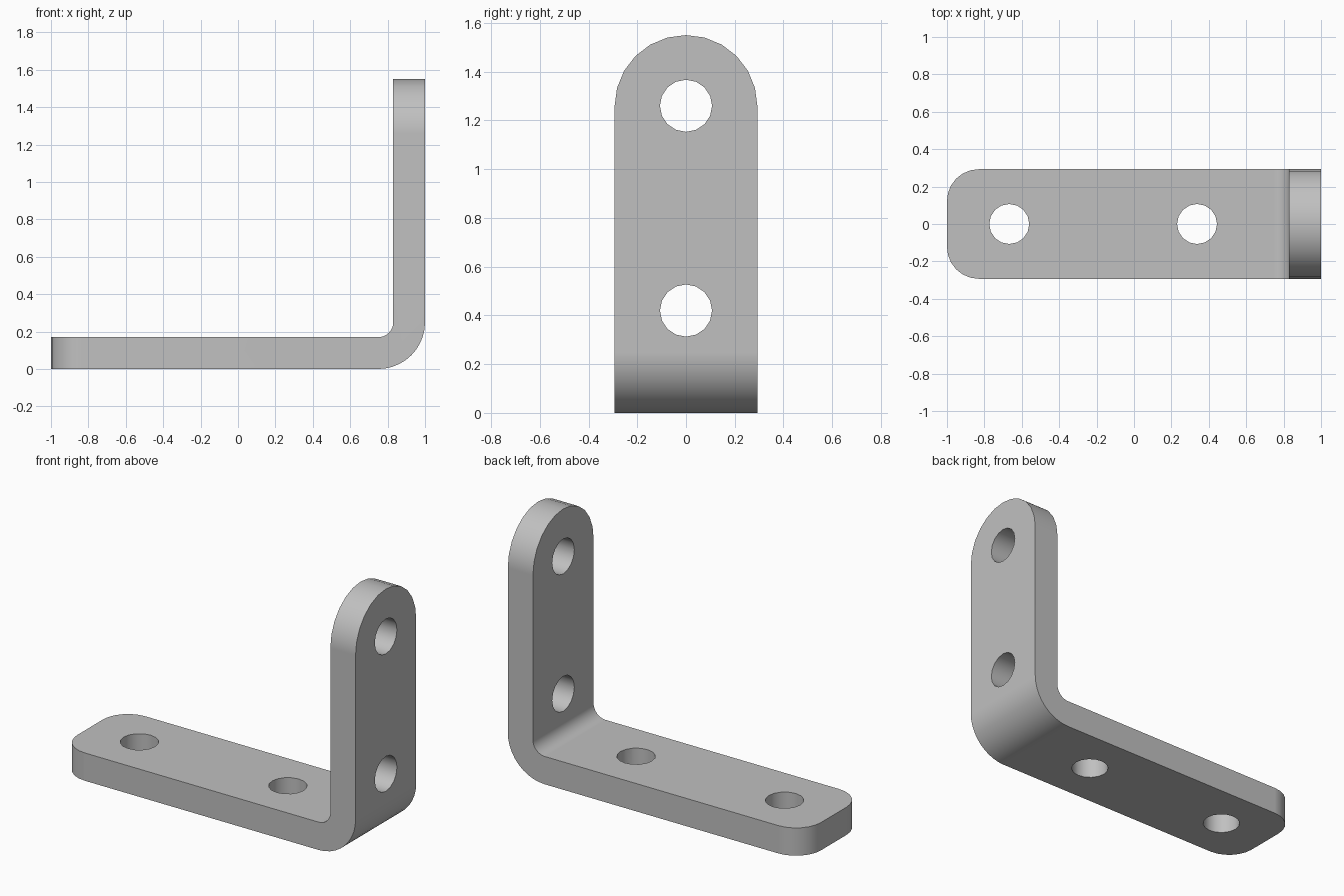
import bpy, bmesh
from math import sin, cos, pi, radians
from mathutils import Matrix, Vector

if "Cube" in bpy.data.objects:
    bpy.data.objects.remove(bpy.data.objects["Cube"], do_unlink=True)

HALF_W, THICK, HEIGHT = 0.293, 0.17, 1.55
OUTER_R = 0.25
INNER_R = OUTER_R - THICK
HOLE_R = 0.107

steel = bpy.data.materials.new("grey steel")
steel.use_nodes = True
grey = (0.53, 0.53, 0.53, 1)
steel.diffuse_color = grey
steel.node_tree.nodes["Principled BSDF"].inputs["Base Color"].default_value = grey


def add_object(name, bm):
    mesh = bpy.data.meshes.new(name)
    bmesh.ops.recalc_face_normals(bm, faces=bm.faces)
    bm.to_mesh(mesh)
    bm.free()
    mesh.materials.append(steel)
    obj = bpy.data.objects.new(name, mesh)
    bpy.context.collection.objects.link(obj)
    return obj


def bend(radius, steps=10):
    """Quarter arc from the flat leg up to the upright leg."""
    cx = 1 - OUTER_R
    return [(cx + radius * sin(a), OUTER_R - radius * cos(a))
            for a in (pi / 2 * i / steps for i in range(steps + 1))]


def round_corners(bm, at_end, radius, segments):
    """Bevel the short edges through the thickness at one end of the strip."""
    edges = [e for e in bm.edges
             if all(at_end(v.co) for v in e.verts)
             and abs(e.verts[0].co.y - e.verts[1].co.y) < 1e-5]
    bmesh.ops.bevel(bm, geom=edges, offset=radius, offset_type='OFFSET',
                    segments=segments, profile=0.5, affect='EDGES')


# Bent strip: L profile extruded across the width
profile = ([(-1, 0)] + bend(OUTER_R) + [(1, HEIGHT), (1 - THICK, HEIGHT)]
           + bend(INNER_R)[::-1] + [(-1, THICK)])
bm = bmesh.new()
face = bm.faces.new([bm.verts.new((x, -HALF_W, z)) for x, z in profile])
new = bmesh.ops.extrude_face_region(bm, geom=[face])["geom"]
bmesh.ops.translate(bm, vec=(0, 2 * HALF_W, 0),
                    verts=[g for g in new if isinstance(g, bmesh.types.BMVert)])

# Rounded flat end and fully round upright end
round_corners(bm, lambda c: c.x < -0.999, 0.17, 6)
round_corners(bm, lambda c: c.z > HEIGHT - 0.001, HALF_W - 0.0005, 6)
bmesh.ops.remove_doubles(bm, verts=bm.verts, dist=0.002)
bracket = add_object("angle_bracket", bm)

# Screw hole cutters: two through each leg
hole_bm = bmesh.new()
upright = Matrix.Rotation(pi / 2, 4, 'Y')
for centre, turn in (((-0.667, 0, THICK / 2), Matrix()),
                     ((0.337, 0, THICK / 2), Matrix()),
                     ((1 - THICK / 2, 0, 0.42), upright),
                     ((1 - THICK / 2, 0, 1.26), upright)):
    bmesh.ops.create_cone(hole_bm, cap_ends=True, segments=16, radius1=HOLE_R,
                          radius2=HOLE_R, depth=THICK * 2,
                          matrix=Matrix.Translation(Vector(centre)) @ turn)
cutter = add_object("screw_hole_cutter", hole_bm)
cutter.hide_render = True

# Cut the holes, then shade smooth with crisp edges
cut = bracket.modifiers.new("screw_holes", 'BOOLEAN')
cut.operation = 'DIFFERENCE'
cut.solver = 'EXACT'
cut.object = cutter
bpy.ops.object.select_all(action='DESELECT')
bpy.context.view_layer.objects.active = bracket
bracket.select_set(True)
bpy.ops.object.modifier_apply(modifier=cut.name)
bpy.data.objects.remove(cutter, do_unlink=True)
bpy.ops.object.shade_smooth_by_angle(angle=radians(35))
weighted = bracket.modifiers.new("flat_face_normals", 'WEIGHTED_NORMAL')
weighted.keep_sharp = True
